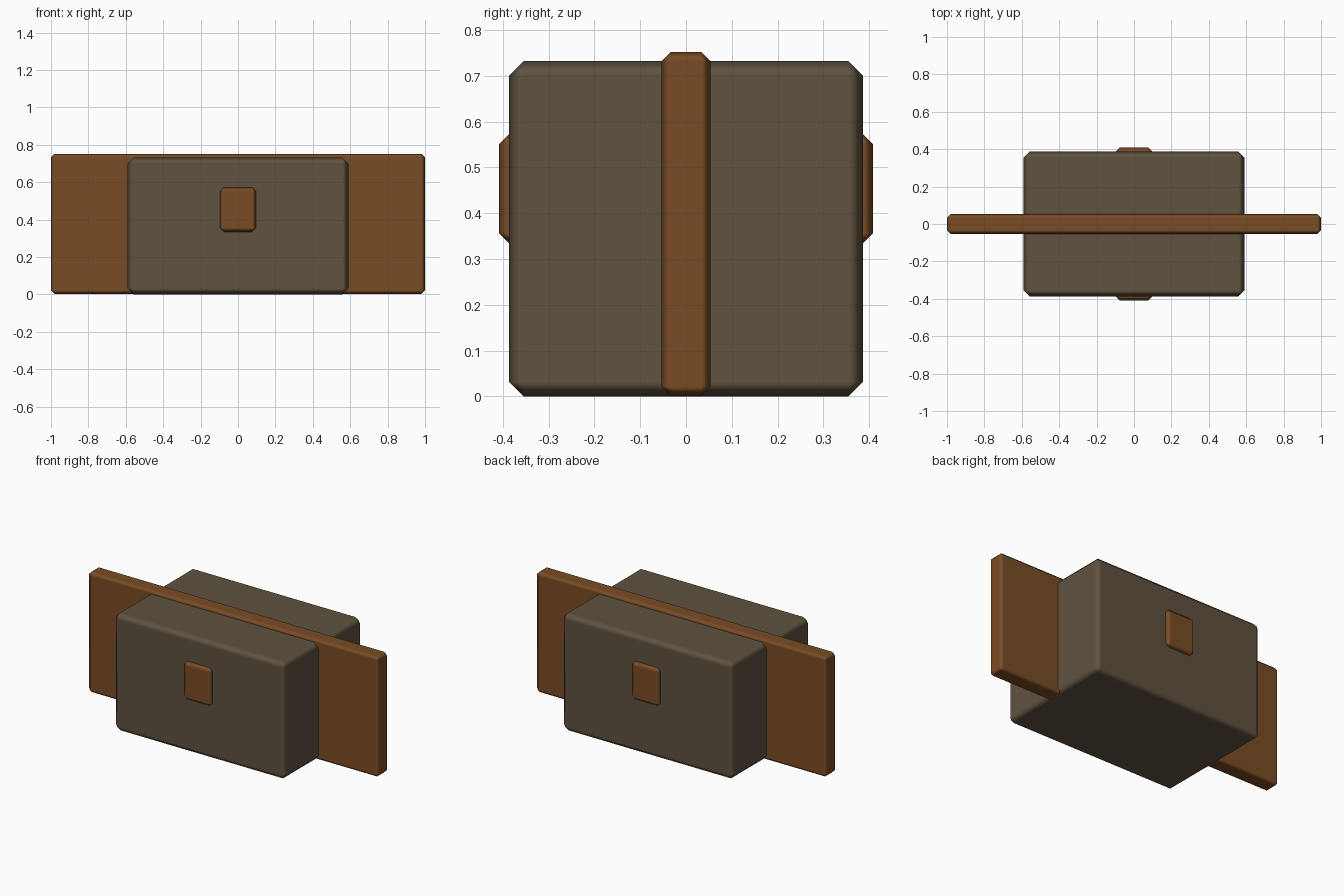
import bpy

cube = bpy.data.objects.get("Cube")
if cube:
    bpy.data.objects.remove(cube, do_unlink=True)


def make_material(name, rgb):
    mat = bpy.data.materials.new(name)
    mat.use_nodes = True
    color = (*rgb, 1.0)
    mat.diffuse_color = color
    bsdf = next(n for n in mat.node_tree.nodes if n.type == 'BSDF_PRINCIPLED')
    bsdf.inputs["Base Color"].default_value = color
    bsdf.inputs["Roughness"].default_value = 0.8
    return mat


def chamfered_box(name, half_x, half_y, bottom, top, chamfer, mat):
    """Box with one-segment chamfers that shade softly into flat faces."""
    bpy.ops.mesh.primitive_cube_add(size=2, location=(0, 0, (bottom + top) / 2))
    obj = bpy.context.object
    obj.name = obj.data.name = name
    obj.scale = (half_x, half_y, (top - bottom) / 2)
    bpy.ops.object.transform_apply(location=False, rotation=False, scale=True)
    obj.data.materials.append(mat)
    bpy.ops.object.shade_smooth()
    bevel = obj.modifiers.new("Chamfer", 'BEVEL')
    bevel.width = chamfer
    bevel.segments = 1
    bevel.harden_normals = True
    return obj


stone = make_material("grey_brown", (0.115, 0.085, 0.051))
wood = make_material("warm_brown", (0.19, 0.072, 0.018))

# Main block
chamfered_box("body", 0.59, 0.387, 0.0, 0.732, 0.032, stone)

# Long upright board running through the block
chamfered_box("cross_board", 1.0, 0.053, 0.002, 0.752, 0.02, wood)

# Peg passing front to back, showing as a stud on each face
chamfered_box("peg", 0.097, 0.408, 0.335, 0.572, 0.021, wood)
